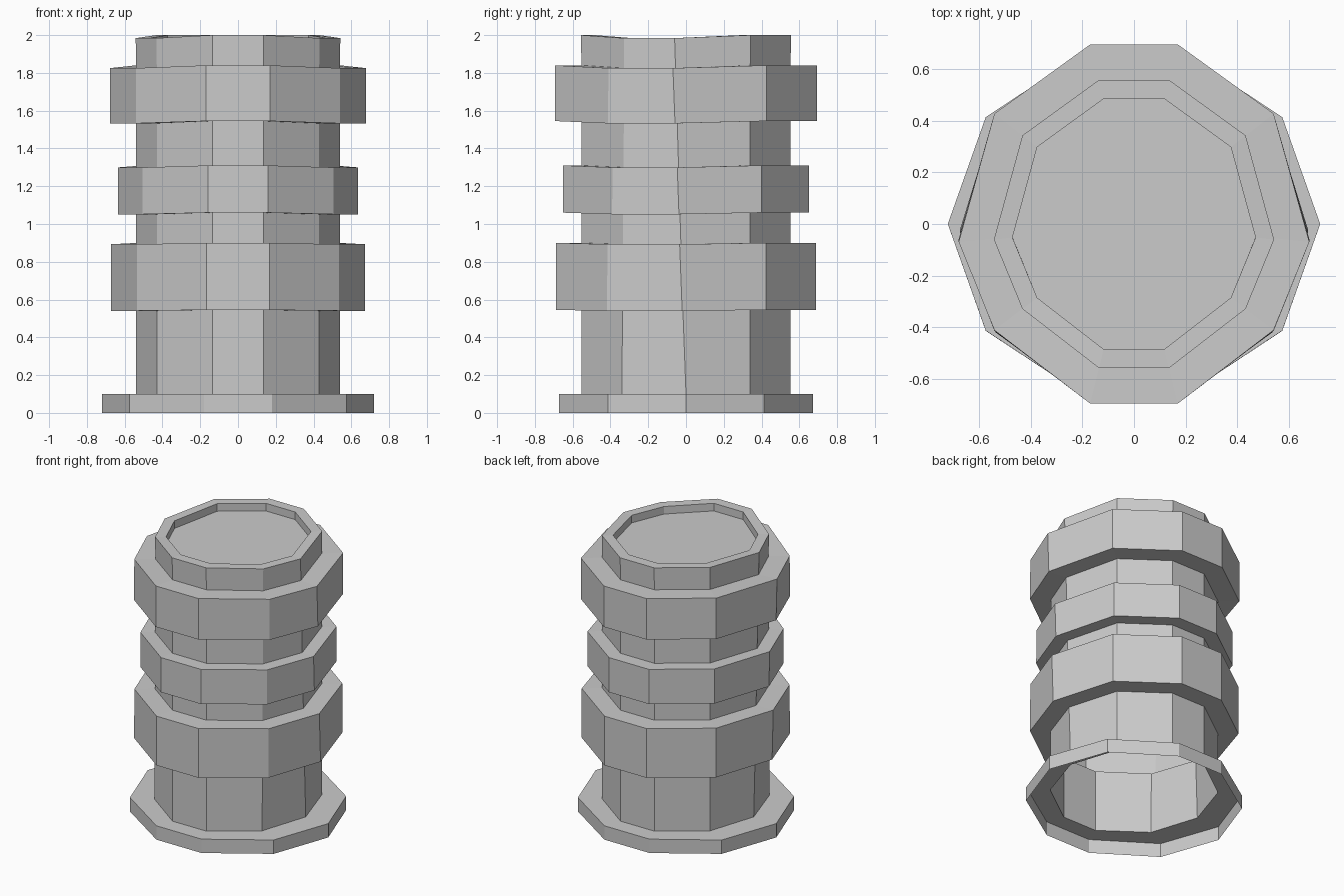
import bpy, bmesh

if "Cube" in bpy.data.objects:
    bpy.data.objects.remove(bpy.data.objects["Cube"])

# (height, x scale, y scale) of each ten-sided outline, bottom to top
profile = [
    (0.00, 1.333, 1.215), (0.10, 1.333, 1.215), (0.10, 1, 1),        # open base flange
    (0.545, 1, 1), (0.545, 1.245, 1.245), (0.90, 1.245, 1.245), (0.90, 1, 1),   # lower band
    (1.06, 1, 1), (1.06, 1.176, 1.176), (1.31, 1.176, 1.176), (1.31, 1, 1),     # middle band
    (1.545, 1, 1), (1.545, 1.255, 1.255), (1.84, 1.255, 1.255), (1.84, 1, 1),   # upper band
    (2.00, 1.003, 1.007), (2.00, 0.87, 0.875), (1.945, 0.87, 0.875),            # rim and recess
]


def outline(z, sx, sy):
    """Slightly uneven decagon, drifting to the front as it rises."""
    dip = -0.008 * z if z > 0.5 else 0
    half = [
        (0.135, -0.553, 0),
        (0.43, -0.34 + 0.007 * z, dip),
        (0.54, -0.030 * z if z > 0.1 else 0, dip),
        (0.43, 0.34, 0),
        (0.135, 0.553, 0),
    ]
    pts = half + [(-x, y, d) for x, y, d in reversed(half)]
    return [(x * sx, y * sy, z + d) for x, y, d in pts]


bm = bmesh.new()
rings = [[bm.verts.new(p) for p in outline(*level)] for level in profile]

# Shell between neighbouring outlines
for low, high in zip(rings, rings[1:]):
    for i in range(10):
        j = (i + 1) % 10
        bm.faces.new((low[i], low[j], high[j], high[i]))

# Recessed lid; the underside stays open
bm.faces.new(rings[-1])

mesh = bpy.data.meshes.new("banded_barrel")
bm.to_mesh(mesh)
bm.free()
bpy.context.collection.objects.link(bpy.data.objects.new("banded_barrel", mesh))
